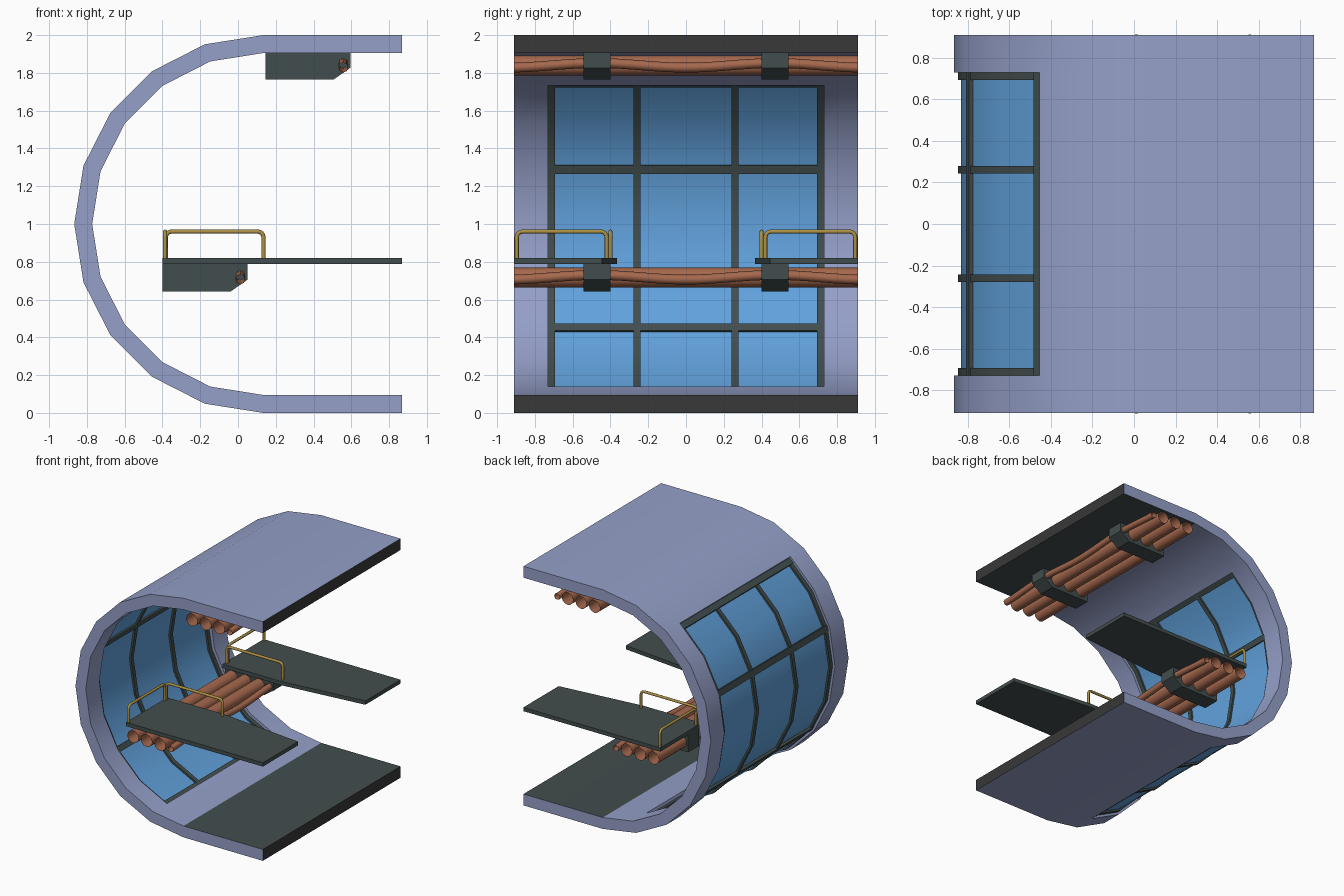
import bpy, bmesh, math
from mathutils import Vector

if "Cube" in bpy.data.objects:
    bpy.data.objects.remove(bpy.data.objects["Cube"])

CX, W = 0.133, 0.91          # arc centre x, half depth in y
R_OUT, R_IN = 1.0, 0.905
WIN = 0.73                   # half width of window opening
ARC0, ARC1 = 2, 9            # window spans these 18-degree arc steps


def mat(name, rgb):
    m = bpy.data.materials.new(name)
    m.diffuse_color = (*rgb, 1)
    m.use_nodes = True
    m.node_tree.nodes["Principled BSDF"].inputs["Base Color"].default_value = m.diffuse_color
    return m


BLUE = mat("hull_blue", (0.30, 0.35, 0.58))
DARK = mat("dark_metal", (0.055, 0.075, 0.075))
EDGE = mat("edge_grey", (0.04, 0.04, 0.04))
GLASS = mat("glass_blue", (0.12, 0.36, 0.72))
GOLD = mat("rail_yellow", (0.42, 0.29, 0.06))
COPPER = mat("copper", (0.38, 0.14, 0.075))


def arc_pt(r, k):
    a = math.radians(18 * k)
    return (CX - r * math.sin(a), 1 + r * math.cos(a))


def finish(name, bm, mats, smooth=False):
    bmesh.ops.recalc_face_normals(bm, faces=bm.faces)
    me = bpy.data.meshes.new(name)
    bm.to_mesh(me)
    bm.free()
    for m in mats:
        me.materials.append(m)
    ob = bpy.data.objects.new(name, me)
    bpy.context.collection.objects.link(ob)
    if smooth:
        bpy.context.view_layer.objects.active = ob
        ob.select_set(True)
        bpy.ops.object.shade_smooth_by_angle(angle=math.radians(30))
        ob.select_set(False)
    return ob


def prism(name, pts, vec, m, to3d):
    """Extrude a flat outline along a vector."""
    bm = bmesh.new()
    f = bm.faces.new([bm.verts.new(to3d(*p)) for p in pts])
    ext = bmesh.ops.extrude_face_region(bm, geom=[f])["geom"]
    bmesh.ops.translate(bm, vec=vec, verts=[v for v in ext if isinstance(v, bmesh.types.BMVert)])
    return finish(name, bm, [m])


def band(name, r0, r1, k0, k1, y0, y1, m):
    """Curved slab following the hull between two arc steps."""
    n = max(1, round(k1 - k0))
    ks = [k0 + (k1 - k0) * i / n for i in range(n + 1)]
    bm = bmesh.new()
    rows = []
    for k in ks:
        (xo, zo), (xi, zi) = arc_pt(r1, k), arc_pt(r0, k)
        rows.append([bm.verts.new(p) for p in
                     ((xo, y0, zo), (xo, y1, zo), (xi, y1, zi), (xi, y0, zi))])
    for a, b in zip(rows, rows[1:]):
        for j in range(4):
            bm.faces.new((a[j], a[(j + 1) % 4], b[(j + 1) % 4], b[j]))
    bm.faces.new(rows[0])
    bm.faces.new(rows[-1])
    return finish(name, bm, [m], True)


# Hull: outer and inner sheets with a window gap, joined along all open edges
bm = bmesh.new()
ys = [-W, -WIN, WIN, W]


def sheet(r):
    prof = [(0.867, 1 + r)] + [arc_pt(r, k) for k in range(11)] + [(0.867, 1 - r)]
    return [[bm.verts.new((x, y, z)) for y in ys] for x, z in prof]


outer, inner = sheet(R_OUT), sheet(R_IN)
twin = {}
for ro, ri in zip(outer, inner):
    twin.update(zip(ro, ri))
outer_faces = []
for i in range(12):
    for j in range(3):
        if j == 1 and ARC0 + 1 <= i < ARC1 + 1:
            continue
        q = [outer[i][j], outer[i][j + 1], outer[i + 1][j + 1], outer[i + 1][j]]
        outer_faces.append(bm.faces.new(q))
        f = bm.faces.new([twin[v] for v in reversed(q)])
        f.material_index = 1 if i in (0, 11) else 0
border = {e for f in outer_faces for e in f.edges if len(e.link_faces) == 1}
for e in border:
    a, b = e.verts
    f = bm.faces.new((a, b, twin[b], twin[a]))
    if min(a.co.x, b.co.x) > 0.86:
        f.material_index = 2
loose = [v for v in bm.verts if not v.link_faces]
bmesh.ops.delete(bm, geom=loose, context='VERTS')
finish("hull", bm, [BLUE, DARK, EDGE], True)

# Window glass and its frame bars
band("window_glass", 0.945, 0.965, ARC0, ARC1, -WIN, WIN, GLASS)
for i, y in enumerate((-0.712, -0.26, 0.26, 0.712)):
    band(f"window_upright_{i}", 0.93, 0.98, ARC0, ARC1, y - 0.018, y + 0.018, DARK)
h = 0.08
for i, (a, b) in enumerate(((ARC0, ARC0 + 2 * h), (4 - h, 4 + h), (7 - h, 7 + h), (ARC1 - 2 * h, ARC1))):
    band(f"window_crossbar_{i}", 0.928, 0.982, a, b, -WIN, WIN, DARK)


def rail(name, p0, p1, z0, z1, r=0.011, c=0.03):
    """Tube hoop: post, rounded corner, top bar, rounded corner, post."""
    p0, p1 = Vector((*p0, 0)), Vector((*p1, 0))
    d, up = (p1 - p0).normalized(), Vector((0, 0, 1))
    pts = [p0 + up * z0]
    for i in range(5):
        a = math.pi / 2 * i / 4
        pts.append(p0 + d * c * (1 - math.cos(a)) + up * (z1 - c + c * math.sin(a)))
    pts += [p1 - d * (p - p0).dot(d) + up * p.z for p in reversed(pts)]
    tube(name, pts, r, GOLD, 2, True)


def tube(name, pts, r, m, res, caps):
    cu = bpy.data.curves.new(name, 'CURVE')
    cu.dimensions = '3D'
    cu.bevel_depth, cu.bevel_resolution, cu.use_fill_caps = r, res, caps
    sp = cu.splines.new('POLY')
    sp.points.add(len(pts) - 1)
    for q, p in zip(sp.points, pts):
        q.co = (*p, 1)
    sp.use_smooth = True
    cu.materials.append(m)
    bpy.context.collection.objects.link(bpy.data.objects.new(name, cu))


# Walkways with hoops, one on each side
for side, s in (("front", -1), ("back", 1)):
    outline = [(-0.40, 0.91), (0.867, 0.91), (0.867, 0.445), (0.14, 0.365), (-0.40, 0.365)]
    prism(f"{side}_walkway", outline, (0, 0, 0.032), DARK, lambda x, y: (x, s * y, 0.788))
    rail(f"{side}_end_rail", (-0.386, s * 0.896), (-0.386, s * 0.42), 0.81, 0.96)
    rail(f"{side}_inner_rail", (-0.382, s * 0.40), (0.135, s * 0.40), 0.81, 0.96)

# Pipe runs with their clamps, under the walkways and under the ceiling
for run, dx, dz in (("lower", 0, 0), ("upper", 0.545, 1.122)):
    for i, s in enumerate((-1, 1)):
        prof = [(-0.40, 0.79), (0.05, 0.79), (0.05, 0.705), (-0.04, 0.642), (-0.40, 0.642)]
        prism(f"{run}_clamp_{i}", prof, (0, 0.142, 0), DARK,
              lambda x, z: (x + dx, s * 0.472 - 0.071, z + dz))
    for i in range(3):
        x = -0.335 + 0.125 * i + dx
        tube(f"{run}_pipe_{i}", [(x, -W, 0.717 + dz), (x, W, 0.717 + dz)], 0.052, COPPER, 4, False)
    # Thin cable sagging between clamps
    pts = []
    for i in range(33):
        y = -W + 2 * W * i / 32
        sag = 0.012 * math.cos(math.pi * y / 0.472)
        pts.append((0.012 + dx, y, 0.718 + dz - sag))
    tube(f"{run}_cable", pts, 0.026, COPPER, 2, False)
